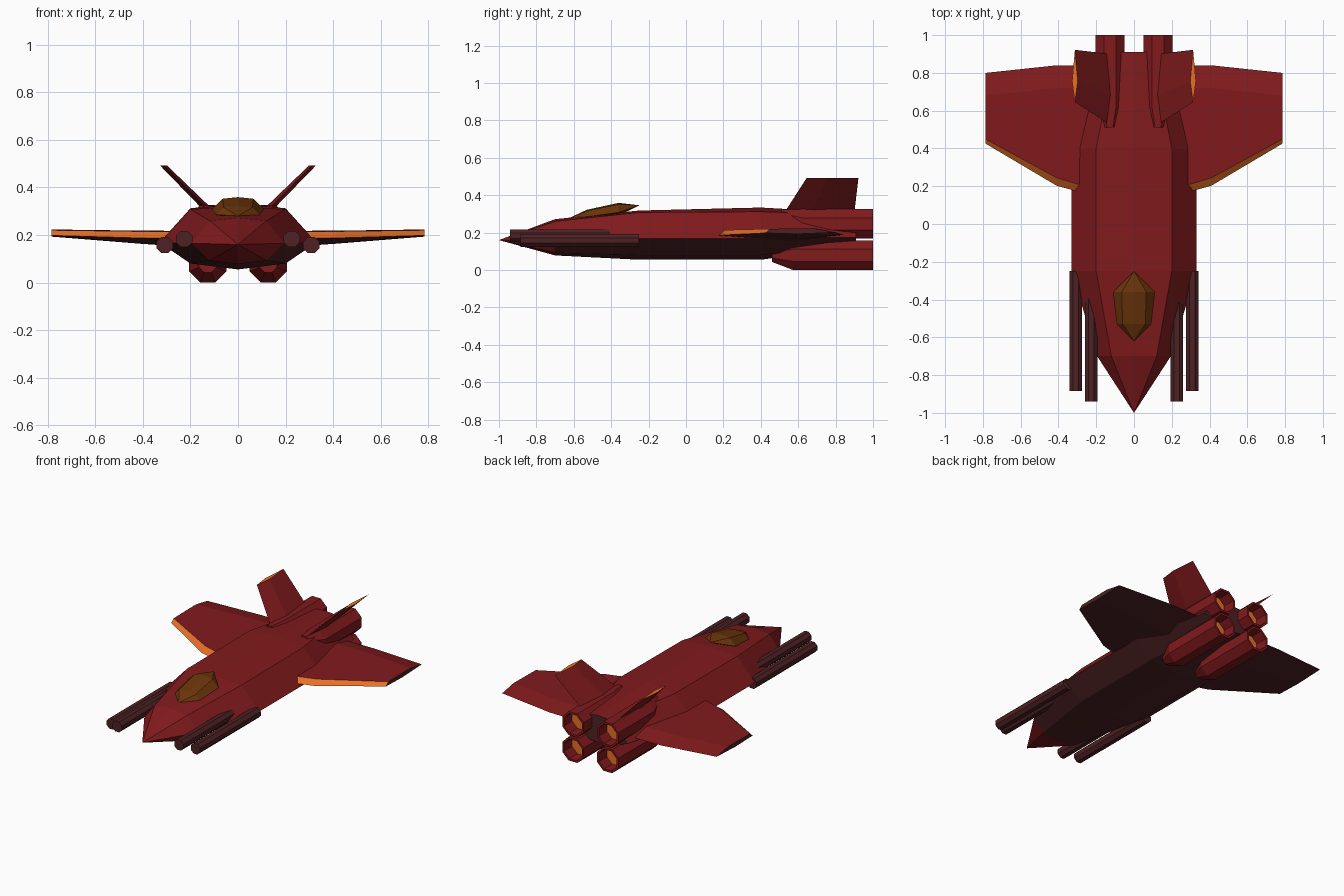
import bpy, bmesh, math
from mathutils import Vector

cube = bpy.data.objects.get("Cube")
if cube:
    bpy.data.objects.remove(cube)


def material(name, rgb):
    mat = bpy.data.materials.new(name)
    mat.use_nodes = True
    mat.diffuse_color = (*rgb, 1)
    bsdf = next(n for n in mat.node_tree.nodes if n.type == 'BSDF_PRINCIPLED')
    bsdf.inputs["Base Color"].default_value = (*rgb, 1)
    bsdf.inputs["Roughness"].default_value = 0.8
    return mat


RED = material("hull red", (0.22, 0.0105, 0.012))
ORANGE = material("trim orange", (0.85, 0.17, 0.022))
AMBER = material("canopy amber", (0.145, 0.036, 0.003))
BROWN = material("dark brown", (0.075, 0.015, 0.017))


def loft(name, rings, mats, paint=lambda s, i: 0, mirror=False):
    """Skin a list of closed rings; paint(segment, side) gives each face its material slot."""
    bm = bmesh.new()
    loops = [[bm.verts.new(p) for p in ring] for ring in rings]
    count = len(rings[0])
    for s, (a, b) in enumerate(zip(loops, loops[1:])):
        for i in range(count):
            j = (i + 1) % count
            bm.faces.new((a[i], a[j], b[j], b[i])).material_index = paint(s, i)
    for end, loop in (("start", loops[0]), ("end", loops[-1])):
        bm.faces.new(loop).material_index = paint(end, None)
    bmesh.ops.remove_doubles(bm, verts=bm.verts, dist=0.0005)
    bmesh.ops.recalc_face_normals(bm, faces=bm.faces)
    mesh = bpy.data.meshes.new(name)
    bm.to_mesh(mesh)
    bm.free()
    for m in mats:
        mesh.materials.append(m)
    obj = bpy.data.objects.new(name, mesh)
    bpy.context.collection.objects.link(obj)
    if mirror:
        obj.modifiers.new("mirror", 'MIRROR').use_mirror_merge = False


def symmetric(y, half):
    """Full ring from a half profile that runs top centre to bottom centre."""
    return [(x, y, z) for x, z in half] + [(-x, y, z) for x, z in half[-2:0:-1]]


def octagon(x, y, z, half_width):
    r = half_width / math.cos(math.pi / 8)
    angles = [math.pi / 8 + k * math.pi / 4 for k in range(8)]
    return [(x + r * math.cos(a), y, z + r * math.sin(a)) for a in angles]


def end_cap(segment, side):
    return int(segment == "end")


# Fuselage: red nose and back, dark belly and rear wall
def hull_paint(segment, side):
    return int(segment == "end" or (segment in (1, 2, 3) and side in (2, 3, 4, 5)))


loft("fuselage", [
    symmetric(-1.0, [(0, 0.16)] * 5),
    symmetric(-0.7, [(0, 0.272), (0.12, 0.26), (0.195, 0.165), (0.12, 0.092), (0, 0.078)]),
    symmetric(-0.25, [(0, 0.318), (0.2, 0.308), (0.33, 0.168), (0.2, 0.08), (0, 0.055)]),
    symmetric(0.4, [(0, 0.334), (0.2, 0.312), (0.33, 0.168), (0.2, 0.08), (0, 0.055)]),
    symmetric(0.91, [(0, 0.305), (0.1, 0.295), (0.21, 0.175), (0.1, 0.135), (0, 0.125)]),
], [RED, BROWN], hull_paint)

# Faceted canopy
loft("canopy", [
    symmetric(-0.62, [(0, 0.28)] * 4),
    symmetric(-0.53, [(0, 0.322), (0.06, 0.316), (0.09, 0.285), (0, 0.27)]),
    symmetric(-0.36, [(0, 0.359), (0.065, 0.352), (0.11, 0.308), (0, 0.29)]),
    symmetric(-0.25, [(0, 0.346)] * 4),
], [AMBER])

# Twin guns on each flank
for label, x, z, front in (("outer", 0.308, 0.158, -0.885), ("inner", 0.226, 0.183, -0.94)):
    loft(label + "_guns", [octagon(x, front, z, 0.034), octagon(x, -0.25, z, 0.034)],
         [BROWN], mirror=True)


# Wings: orange bevelled leading edge, red top, dark underside and tip
def wing_ring(x, lead, trail, low, high, centre, bevel):
    return [(x, lead, centre - 0.003), (x, lead + bevel, high - 0.003),
            (x, trail - 0.12, high), (x, trail, centre), (x, 0.6, low)]


def wing_paint(segment, side):
    if side == 0:
        return 1
    return 0 if side in (1, 2) else 2


loft("wings", [
    wing_ring(0.15, 0.13, 0.84, 0.145, 0.217, 0.187, 0.035),
    wing_ring(0.41, 0.203, 0.84, 0.163, 0.218, 0.19, 0.042),
    wing_ring(0.785, 0.425, 0.8, 0.193, 0.223, 0.201, 0.024),
], [RED, ORANGE, BROWN], wing_paint, mirror=True)


# Canted tail fins with orange caps
def fin_ring(x, z, lead, trail, thick):
    side = Vector((0.7, 0, -0.7)) * thick
    mid = lead + (trail - lead) * 0.4
    return [(x, lead, z), (x + side.x, mid, z), (x, trail, z), (x - side.x, mid, z)]


loft("tail_fins", [
    fin_ring(0.125, 0.305, 0.525, 0.9, 0.03),
    fin_ring(0.313, 0.492, 0.645, 0.922, 0.021),
], [RED, ORANGE], end_cap, mirror=True)

# Four engines: tapered intake, thin rim, recessed glowing floor
for label, z, front, lift in (("upper", 0.247, 0.51, 0.04), ("lower", 0.079, 0.46, 0.0)):
    x = 0.127
    loft(label + "_engines", [
        octagon(x, front, z + lift, 0.036),
        octagon(x, front + 0.11, z, 0.078),
        octagon(x, 1.0, z, 0.078),
        octagon(x, 1.0, z, 0.065),
        octagon(x, 0.915, z, 0.065),
    ], [RED, ORANGE], end_cap, mirror=True)
